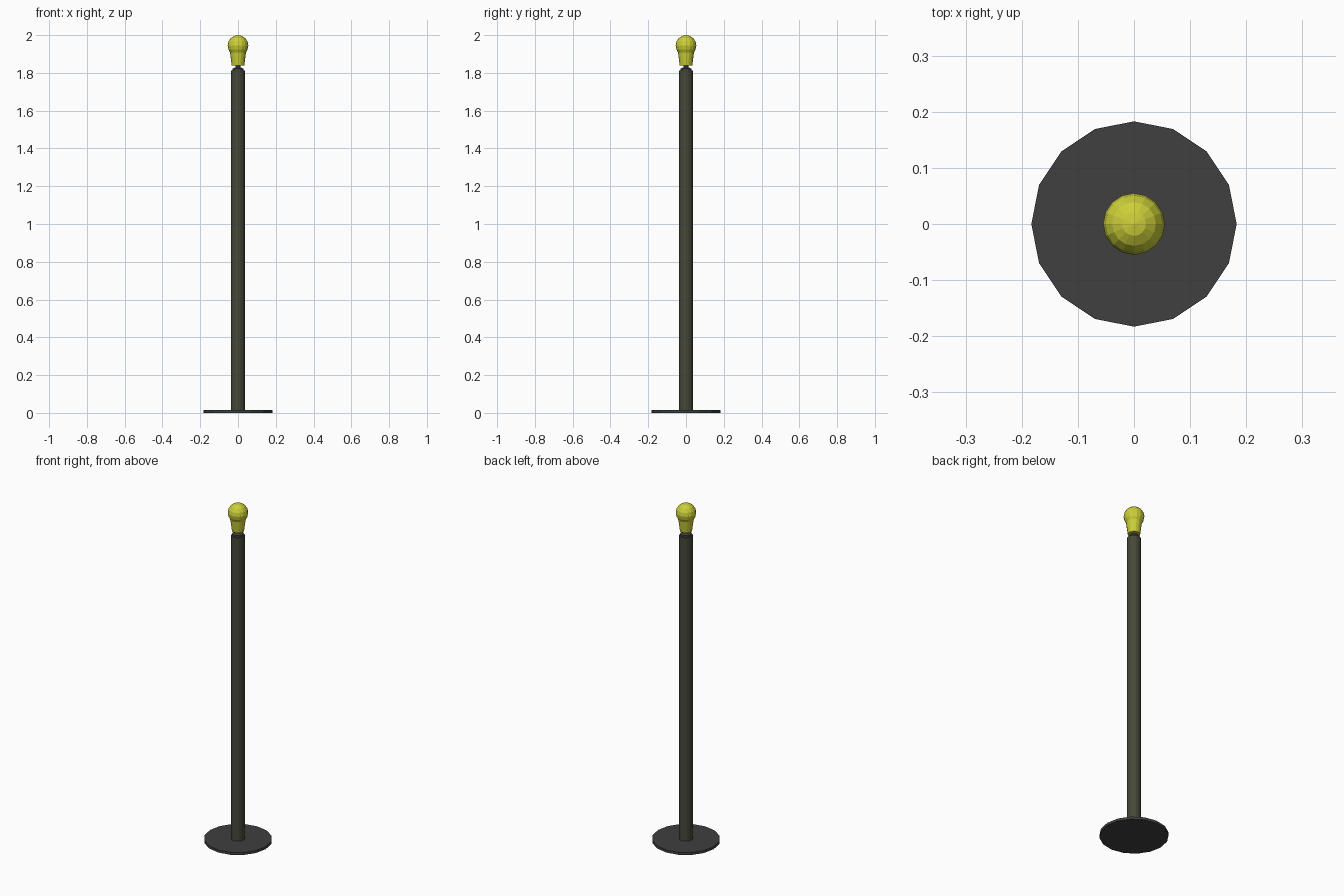
import bpy, bmesh, math

if "Cube" in bpy.data.objects:
    bpy.data.objects.remove(bpy.data.objects["Cube"])

SIDES = 16


def material(name, rgb):
    m = bpy.data.materials.new(name)
    m.diffuse_color = (*rgb, 1)
    m.use_nodes = True
    m.node_tree.nodes["Principled BSDF"].inputs["Base Color"].default_value = m.diffuse_color
    return m


def lathe(name, profile, mat):
    """Flat-faced solid of revolution from (radius, z) points, bottom to top."""
    bm = bmesh.new()
    rings = []
    for r, z in profile:
        if r == 0:
            rings.append([bm.verts.new((0, 0, z))] * SIDES)
        else:
            rings.append([bm.verts.new((r * math.cos(2 * math.pi * i / SIDES),
                                        r * math.sin(2 * math.pi * i / SIDES), z))
                          for i in range(SIDES)])
    for low, high in zip(rings, rings[1:]):
        for i in range(SIDES):
            j = (i + 1) % SIDES
            quad = [low[i], low[j], high[j], high[i]]
            bm.faces.new(list(dict.fromkeys(quad)))
    # flat end caps where the profile is open
    if profile[0][0] > 0:
        bm.faces.new(rings[0][::-1])
    if profile[-1][0] > 0:
        bm.faces.new(rings[-1])
    bmesh.ops.recalc_face_normals(bm, faces=bm.faces)
    mesh = bpy.data.meshes.new(name)
    bm.to_mesh(mesh)
    bm.free()
    mesh.materials.append(mat)
    ob = bpy.data.objects.new(name, mesh)
    bpy.context.collection.objects.link(ob)
    return ob


base_mat = material("dark_grey", (0.05, 0.05, 0.05))
pole_mat = material("dark_olive", (0.06, 0.065, 0.04))
bulb_mat = material("yellow", (0.6, 0.62, 0.04))

# Thin round floor plate
lathe("base", [(0.183, 0), (0.183, 0.015)], base_mat)

# Tall pole
lathe("pole", [(0.037, 0.015), (0.037, 1.812)], pole_mat)

# Stepped socket between pole and bulb
lathe("socket", [(0.03, 1.812), (0.03, 1.822), (0.014, 1.83), (0.014, 1.838)], base_mat)

# Bulb: tapered neck running into a ball
R, CZ = 0.055, 1.945
ball = [(R * math.sin(a), CZ + R * math.cos(a))
        for a in (math.radians(d) for d in (112.5, 90, 67.5, 45, 22.5))]
lathe("bulb", [(0.033, 1.838), (0.042, 1.907)] + ball + [(0, CZ + R)], bulb_mat)
